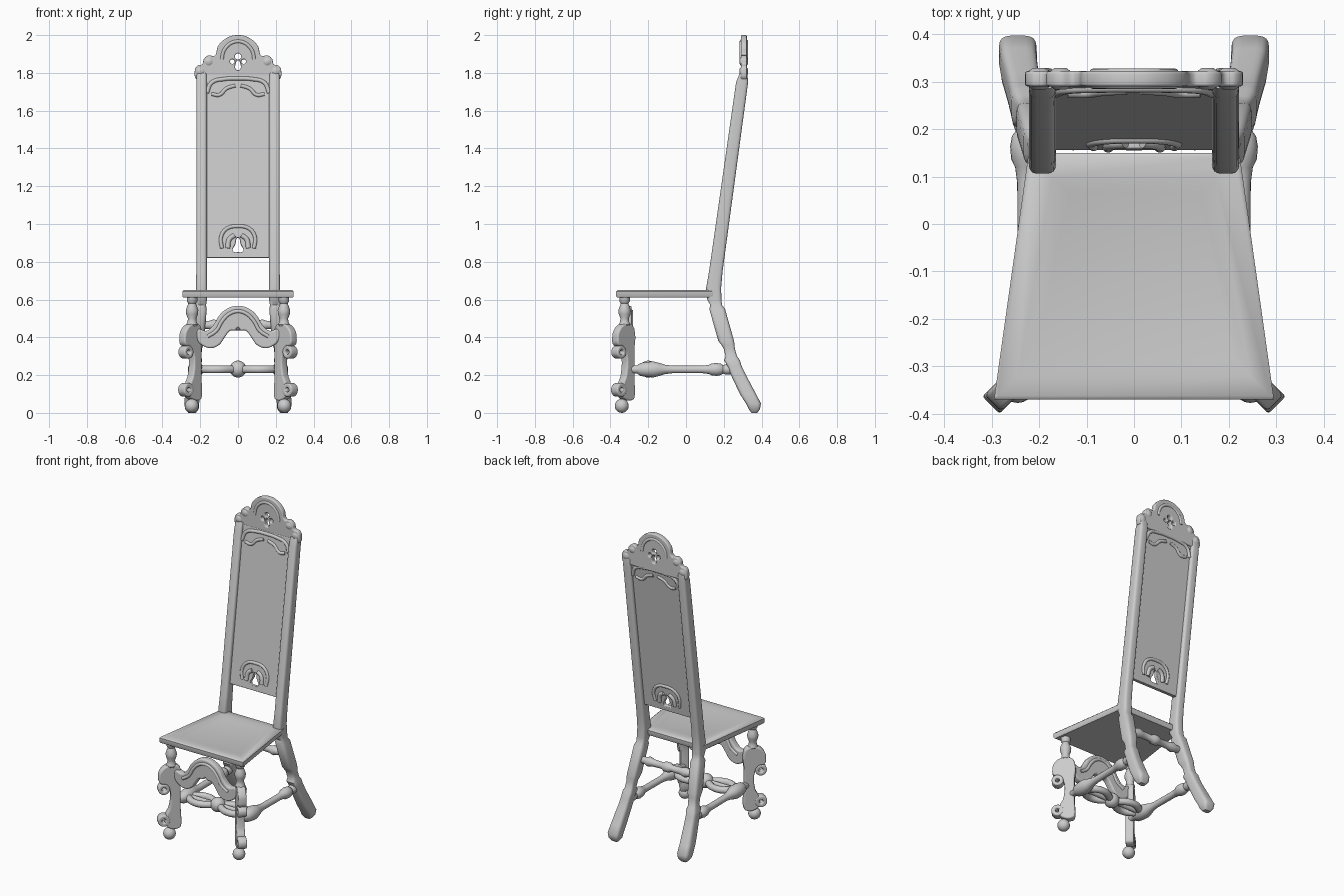
import bpy, math
from mathutils import Vector, Matrix

if "Cube" in bpy.data.objects:
    bpy.data.objects.remove(bpy.data.objects["Cube"])

H = math.pi / 2


def mesh_obj(name, verts, faces):
    me = bpy.data.meshes.new(name)
    me.from_pydata(verts, [], faces)
    ob = bpy.data.objects.new(name, me)
    bpy.context.collection.objects.link(ob)
    return ob


def skin(name, rings):
    """Join equal rings of points into a capped tube."""
    n = len(rings[0])
    verts = [p for r in rings for p in r]
    faces = [(i*n + j, i*n + (j+1) % n, (i+1)*n + (j+1) % n, (i+1)*n + j)
             for i in range(len(rings)-1) for j in range(n)]
    faces += [tuple(reversed(range(n))), tuple(range(len(verts)-n, len(verts)))]
    return mesh_obj(name, verts, faces)


def loft(name, s, sections):
    """Rounded-square sections (z, x, y, half x, half y), mirrored when s = -1."""
    rnd = lambda c: math.copysign(abs(c) ** 0.5, c) if abs(c) > 1e-6 else 0
    ang = [s * 2*math.pi*(k+0.5)/20 for k in range(20)]
    return skin(name, [[(s*(x + hx*rnd(math.cos(a)) * 1.0), y + hy*rnd(math.sin(a)), z)
                        for a in ang] for z, x, y, hx, hy in sections])


def turned(name, p0, p1, profile):
    """Lathe shape between two points; profile is (fraction along, radius)."""
    p0, p1 = Vector(p0), Vector(p1)
    q = (p1-p0).to_track_quat('Z', 'Y')
    return skin(name, [[p0.lerp(p1, t) + q @ Vector((r*math.cos(k*math.pi/10), r*math.sin(k*math.pi/10), 0))
                        for k in range(20)] for t, r in profile])


def ball(name, c, r, squash=1.0):
    c, d = Vector(c), Vector((0, 0, r*squash))
    return turned(name, c-d, c+d, [((1-math.cos(a))/2, max(r*math.sin(a), 0.001))
                                   for a in [math.pi*i/10 for i in range(11)]])


def spline(cu, pts, closed, handle):
    sp = cu.splines.new('BEZIER')
    sp.bezier_points.add(len(pts)-1)
    for b, p in zip(sp.bezier_points, pts):
        b.co = (p[0], p[1], p[2] if len(p) > 2 else 0)
        b.handle_left_type = b.handle_right_type = handle
    sp.use_cyclic_u = closed
    sp.resolution_u = 6


def plate(name, loops, half, bevel, loc, rot, handle='AUTO'):
    """Flat carved board: first loop is the outline, the others are holes."""
    cu = bpy.data.curves.new(name, 'CURVE')
    cu.dimensions, cu.fill_mode = '2D', 'BOTH'
    for i, l in enumerate(loops):
        spline(cu, l, True, handle if i == 0 else 'AUTO')
    cu.extrude, cu.bevel_depth, cu.bevel_resolution = half-bevel, bevel, 2
    cu.offset = -bevel
    ob = bpy.data.objects.new(name, cu)
    ob.location, ob.rotation_euler = loc, rot
    bpy.context.collection.objects.link(ob)
    return ob


def tube(name, pts, r, closed=False):
    cu = bpy.data.curves.new(name, 'CURVE')
    cu.dimensions, cu.bevel_depth, cu.bevel_resolution = '3D', r, 3
    cu.use_fill_caps = True
    spline(cu, pts, closed, 'AUTO')
    ob = bpy.data.objects.new(name, cu)
    bpy.context.collection.objects.link(ob)
    return ob


def circle(x, y, r):
    return [(x + r*math.cos(k*math.pi/4), y + r*math.sin(k*math.pi/4)) for k in range(8)]


def mirrored(half):
    """Close a right-half outline (starting and ending near x = 0) on the left."""
    return half + [(-x, z) for x, z in reversed(half) if x > 0.001]


# Seat: tapered slab with a dished top
zs = [(0.61, 0.006), (0.617, 0), (0.643, 0), (0.65, 0.008), (0.65, 0.05), (0.642, 0.085)]
seat = skin("seat", [[(-0.295+i, -0.37+i, z), (0.295-i, -0.37+i, z),
                      (0.222-i, 0.15-i, z), (-0.222+i, 0.15-i, z)] for z, i in zs])

# Back posts running down into the raked rear legs
post = [(0, .243, .362, .02, .015), (.02, .244, .362, .036, .03), (.05, .245, .357, .04, .04),
        (.1, .242, .328, .038, .043), (.2, .232, .278, .034, .04), (.25, .228, .256, .033, .038),
        (.28, .224, .243, .034, .042), (.30, .222, .24, .028, .03), (.34, .218, .229, .028, .03),
        (.36, .216, .222, .032, .035), (.38, .214, .213, .034, .042), (.55, .199, .165, .034, .042),
        (.57, .197, .16, .028, .031), (.60, .194, .15, .03, .038), (.66, .193, .146, .029, .04),
        (.75, .193, .158, .028, .036), (1.75, .193, .297, .028, .032), (1.80, .193, .305, .026, .02)]
baluster = [(0, .022), (.08, .03), (.18, .024), (.28, .022), (.42, .031), (.55, .033),
            (.68, .026), (.78, .02), (.85, .028), (1, .028)]
side_rail = [(0, .02), (.06, .022), (.09, .034), (.15, .04), (.22, .042), (.28, .034), (.33, .025),
             (.4, .02), (.7, .02), (.76, .024), (.79, .032), (.84, .034), (.88, .03), (.9, .022),
             (.93, .028), (1, .024)]
scroll = [(-.04, .08), (-.04, .2), (-.04, .33), (-.045, .42), (-.025, .465), (.03, .472), (.075, .44),
          (.088, .4), (.08, .36), (.045, .35), (.025, .32), (.025, .2), (.045, .155), (.05, .1),
          (.02, .07), (-.03, .07)]
for s, side in ((1, "right"), (-1, "left")):
    loft("back_post_" + side, s, post)
    # Front leg: ball foot, diagonal scroll board with two curls, turned top
    ball("front_foot_" + side, (s*.245, -.34, .037), .037)
    rot = (H, 0, -H/2 if s > 0 else -3*H/2)
    base = (s*.235, -.315, 0)
    plate("front_leg_scroll_" + side, [scroll], .024, .008, base, rot)
    plate("front_leg_upper_curl_" + side, [circle(.058, .322, .034), circle(.058, .322, .012)], .026, .007, base, rot)
    plate("front_leg_lower_curl_" + side, [circle(.058, .122, .036), circle(.058, .122, .012)], .026, .007, base, rot)
    turned("front_leg_turning_" + side, (s*.243, -.325, .455), (s*.243, -.325, .615), baluster)
    # Turned side stretcher
    turned("side_stretcher_" + side, (s*.222, -.29, .23), (s*.228, .25, .23), side_rail)

# Rear stretcher between the square leg blocks
turned("rear_stretcher", (-.2, .185, .465), (.2, .185, .465),
       [(0, .02), (.12, .022), (.18, .03), (.25, .022), (.42, .02), (.46, .03), (.54, .03), (.58, .02),
        (.75, .022), (.82, .03), (.88, .022), (1, .02)])

# Carved medial stretcher: two crossing serpentine strands with a central boss
for s in (1, -1):
    tube("medial_strand", [(-.225, -.2, .23), (-.115, -.2 + s*.055, .23), (0, -.2, .23),
                           (.115, -.2 - s*.055, .23), (.225, -.2, .23)], .021)
    tube("medial_leaf", [(s*.04, -.2, .23), (s*.2, -.2, .23)], .014)
ball("medial_boss", (0, -.2, .232), .045)

# Arched front stretcher with scrolled tails
arch = [(0, .567), (.055, .553), (.1, .515), (.13, .465), (.165, .435), (.215, .44), (.215, .385),
        (.185, .355), (.145, .343), (.1, .36), (.07, .4), (.04, .435), (.015, .437), (0, .45)]
plate("front_arch", [mirrored(arch)], .022, .009, (0, -.31, 0), (H, 0, 0))
for y in (-.33, -.29):
    rim = [(.16, .405), (.115, .435), (.085, .485), (.045, .525)]
    tube("front_arch_moulding", [(x, y, z) for x, z in rim] + [(0, y, .538)]
         + [(-x, y, z) for x, z in reversed(rim)], .01)

# Raked back panel with a small opening near the foot
theta = math.atan(0.1385)
tilt = (H - theta, 0, 0)
org = Vector((0, .168, .82))
opening = [(0, .108), (.014, .075), (.026, .035), (0, .03), (-.026, .035), (-.014, .075)]
plate("back_panel", [[(-.175, 0), (.175, 0), (.175, .975), (-.175, .975)], opening],
      .013, .004, org, tilt, 'VECTOR')


def on_panel(pts, off):
    m = Matrix.Rotation(H - theta, 3, 'X')
    return [tuple(org + m @ Vector((x, y, off))) for x, y in pts]


# Relief carving on both faces of the panel
for off in (.012, -.012):
    tube("panel_crest_arch", on_panel([(-.165, .88), (-.14, .935), (-.07, .955), (0, .958), (.07, .955),
                                       (.14, .935), (.165, .88)], off), .011)
    tube("panel_foot_arch", on_panel([(-.085, .05), (-.09, .11), (-.06, .155), (0, .168), (.06, .155),
                                      (.09, .11), (.085, .05)], off), .01)
    for s in (1, -1):
        tube("panel_leaf", on_panel([(s*.015, .92), (s*.06, .905), (s*.1, .87), (s*.14, .875)], off), .01)
        tube("panel_foot_leaf", on_panel([(s*.018, .12), (s*.045, .1), (s*.055, .05)], off), .013)

# Pierced crest board
crest = [(0, 2.0), (.06, 1.985), (.105, 1.943), (.126, 1.89), (.155, 1.893), (.18, 1.875), (.19, 1.845),
         (.215, 1.838), (.229, 1.81), (.218, 1.765), (.16, 1.76), (0, 1.765)]
holes = [circle(0, 1.887, .016), circle(.03, 1.86, .012), circle(-.03, 1.86, .012),
         [(0, 1.866), (.013, 1.845), (.012, 1.82), (0, 1.814), (-.012, 1.82), (-.013, 1.845)]]
plate("crest", [mirrored(crest)] + holes, .016, .006, (0, .306, 0), (H, 0, 0))
for y in (.294, .318):
    tube("crest_moulding", [(.085*math.cos(a), y, 1.872 + .095*math.sin(a))
                            for a in [math.pi*k/8 for k in range(9)]], .01)
for s in (1, -1):
    for x, z, r in ((.2, 1.808, .025), (.155, 1.86, .024)):
        turned("crest_rosette", (s*x, .283, z), (s*x, .329, z), [(0, r*.5), (.2, r), (.8, r), (1, r*.5)])

# Turn curves into meshes and shade smooth
bpy.ops.object.select_all(action='SELECT')
bpy.context.view_layer.objects.active = seat
bpy.ops.object.convert(target='MESH')
bpy.ops.object.select_all(action='SELECT')
bpy.context.view_layer.objects.active = seat
bpy.ops.object.shade_smooth_by_angle(angle=math.radians(45))
